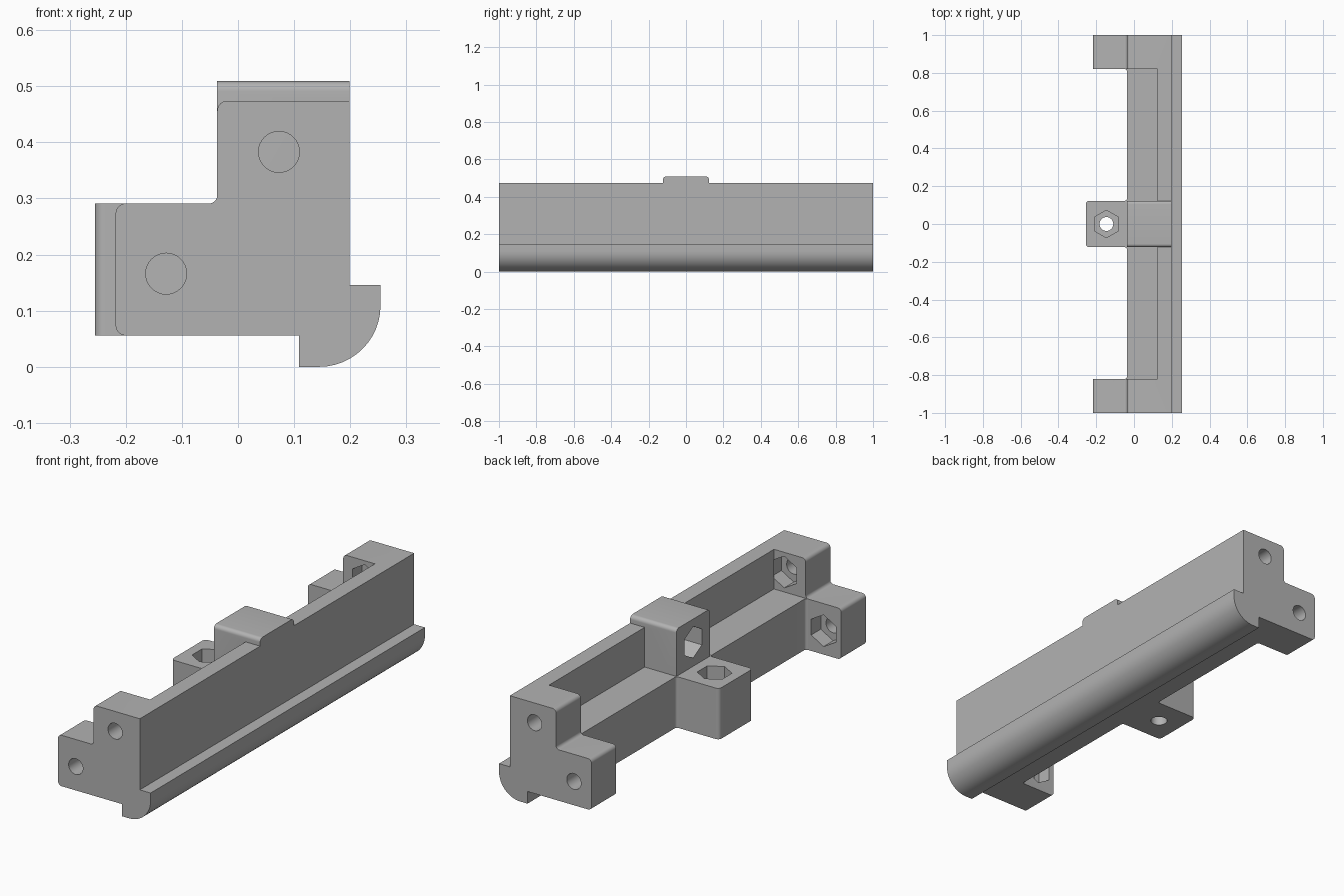
import bpy, bmesh, math
from mathutils import Vector

if "Cube" in bpy.data.objects:
    bpy.data.objects.remove(bpy.data.objects["Cube"], do_unlink=True)

grey = bpy.data.materials.new("mid grey")
grey.use_nodes = True
grey.diffuse_color = (0.45, 0.45, 0.45, 1)
grey.node_tree.nodes["Principled BSDF"].inputs["Base Color"].default_value = grey.diffuse_color


def rounded(points, steps=8):
    """Outline from (u, v, radius) corners; works on convex and concave corners."""
    out = []
    for i, (u, v, r) in enumerate(points):
        p = Vector((u, v))
        if not r:
            out.append(p)
            continue
        a = (Vector(points[i - 1][:2]) - p).normalized()
        b = (Vector(points[(i + 1) % len(points)][:2]) - p).normalized()
        centre = p + (a + b) * r
        for s in range(steps + 1):
            t = s / steps * math.pi / 2
            out.append(centre - b * r * math.cos(t) - a * r * math.sin(t))
    return out


def polygon(u, v, radius, sides, turn=0.0):
    return [Vector((u + radius * math.cos(turn + math.tau * i / sides),
                    v + radius * math.sin(turn + math.tau * i / sides))) for i in range(sides)]


def prism(name, outline, axis, low, high):
    """Extrude a 2D outline along the axis from low to high."""
    place = {"x": lambda p, t: (t, p[0], p[1]),
             "y": lambda p, t: (p[0], t, p[1]),
             "z": lambda p, t: (p[0], p[1], t)}[axis]
    bm = bmesh.new()
    rings = [[bm.verts.new(place(p, t)) for p in outline] for t in (low, high)]
    for ring in rings:
        bm.faces.new(ring)
    for i in range(len(outline)):
        j = (i + 1) % len(outline)
        bm.faces.new((rings[0][i], rings[0][j], rings[1][j], rings[1][i]))
    bmesh.ops.recalc_face_normals(bm, faces=bm.faces)
    mesh = bpy.data.meshes.new(name)
    bm.to_mesh(mesh)
    bm.free()
    obj = bpy.data.objects.new(name, mesh)
    bpy.context.collection.objects.link(obj)
    mesh.materials.append(grey)
    return obj


def combine(body, tool, operation):
    tool.hide_render = True
    mod = body.modifiers.new(operation.lower(), "BOOLEAN")
    mod.operation, mod.solver, mod.object = operation, "EXACT", tool
    bpy.context.view_layer.objects.active = body
    bpy.ops.object.modifier_apply(modifier=mod.name)
    bpy.data.objects.remove(tool, do_unlink=True)


# Main dimensions
left, right, base, floor, top = -0.037, 0.199, 0.056, 0.291, 0.474
wall, end, half = 0.125, 0.82, 0.123

# Full length section with the rounded keel
section = rounded([
    (-0.218, base, 0.018), (0.109, base, 0), (0.109, 0, 0), (0.254, 0, 0.109),
    (0.254, 0.146, 0), (right, 0.146, 0), (right, top, 0), (left, top, 0.018),
    (left, floor, 0.015), (-0.218, floor, 0.018)], 12)
rail = prism("rail_bracket", section, "y", -1, 1)

# Clear the space between the end blocks
combine(rail, prism("side_cutter", rounded([
    (-0.4, -end, 0), (left, -end, 0.012), (left, end, 0.012), (-0.4, end, 0)]),
    "z", -0.1, 0.7), "DIFFERENCE")
combine(rail, prism("cavity_cutter", rounded([
    (-end, floor, 0), (end, floor, 0), (end, 0.7, 0), (-end, 0.7, 0)]),
    "x", -0.1, wall), "DIFFERENCE")

# Middle block: upright part and side arm
combine(rail, prism("middle_upright", rounded([
    (-half, 0.2, 0), (half, 0.2, 0), (half, 0.509, 0.018), (-half, 0.509, 0.018)]),
    "x", left, right), "UNION")
combine(rail, prism("middle_arm", rounded([
    (0.02, -0.15, 0), (0.02, 0.15, 0), (left, 0.15, 0), (left, half, 0.012),
    (-0.255, half, 0.018), (-0.255, -half, 0.018), (left, -half, 0.012), (left, -0.15, 0)]),
    "z", base, floor), "UNION")


def bolt_hole(u, v, axis, hole, nut, turn):
    """Round bolt hole with a hexagonal nut recess."""
    combine(rail, prism("nut_cutter", polygon(u, v, 0.073, 6, turn), axis, *nut), "DIFFERENCE")
    combine(rail, prism("bolt_cutter", polygon(u, v, 0.0365, 32), axis, *hole), "DIFFERENCE")


# Bolt holes along the length in both end blocks
point_up = math.pi / 2
for u, v in ((0.073, 0.383), (-0.128, 0.166)):
    bolt_hole(u, v, "y", (-1.1, -0.8), (-0.89, -end + 0.001), point_up)
    bolt_hole(u, v, "y", (0.8, 1.1), (end - 0.001, 0.89), point_up)

# Middle bolt holes: downward through the arm, blind in the upright
bolt_hole(-0.146, 0, "z", (-0.1, 0.25), (0.19, 0.4), point_up)
bolt_hole(0, 0.402, "x", (0, 0.16), (-0.1, 0.065), point_up)

# Smooth shading with sharp edges kept
for face in rail.data.polygons:
    face.material_index = 0
for obj in bpy.context.selected_objects:
    obj.select_set(False)
rail.select_set(True)
bpy.context.view_layer.objects.active = rail
bpy.ops.object.shade_smooth_by_angle(angle=math.radians(30))
